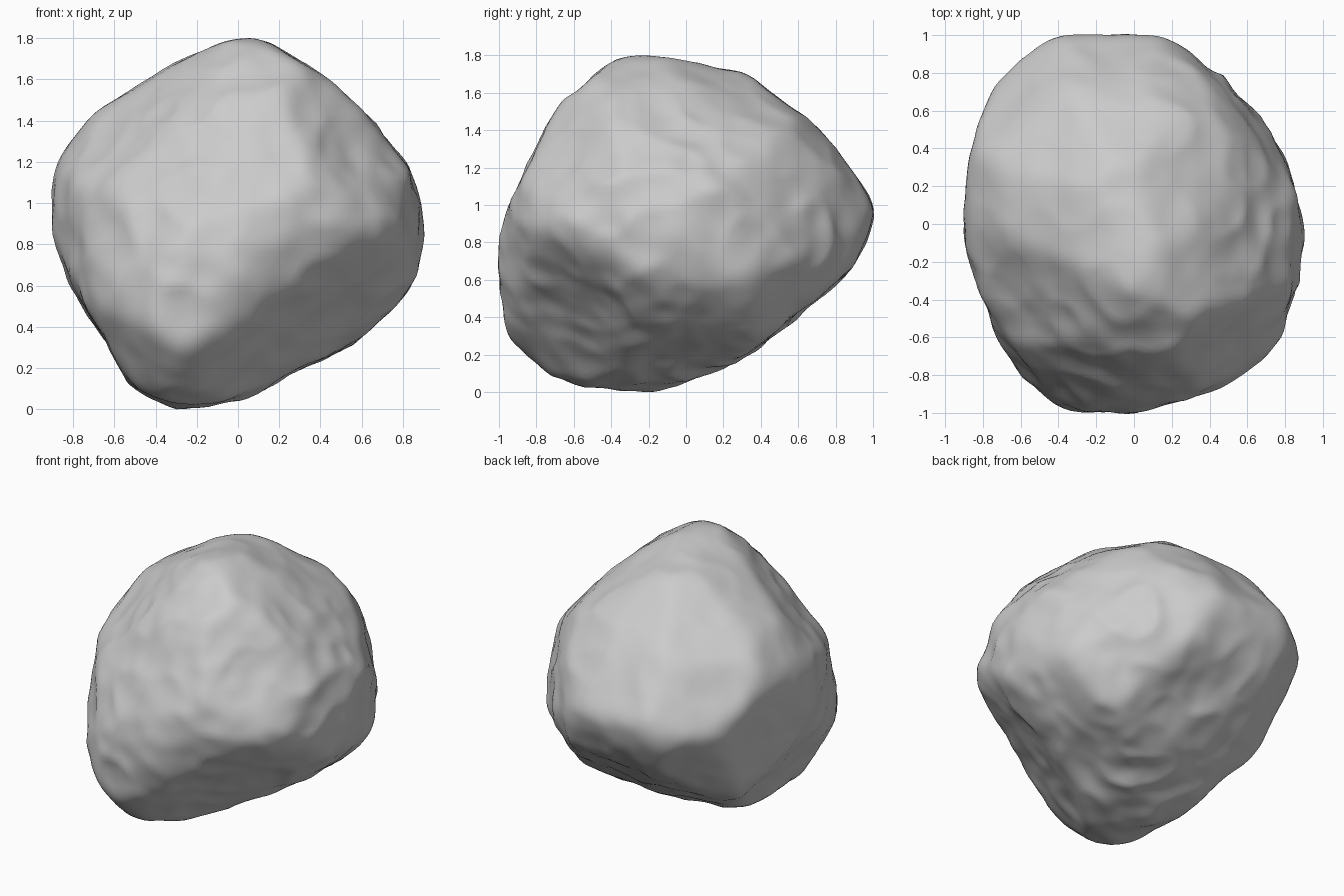
import bpy
import bmesh
import math
from mathutils import Vector, noise
from mathutils.geometry import convex_hull_2d

if "Cube" in bpy.data.objects:
    bpy.data.objects.remove(bpy.data.objects["Cube"], do_unlink=True)

# Rock outlines around its middle, each seen along one direction
FRONT = [(-.25, -.9), (-.4, -.86), (-.5, -.8), (-.8, -.3), (-.9, -.05), (-.9, .2),
         (-.87, .3), (-.7, .52), (-.3, .77), (0, .9), (.12, .87), (.5, .64),
         (.8, .3), (.9, -.05), (.84, -.3), (.55, -.57), (.05, -.82)]
SIDE = [(-1, -.17), (-.96, -.6), (-.85, -.73), (-.6, -.86), (-.2, -.9), (.3, -.72),
        (.8, -.35), (.97, -.05), (1, .1), (.7, .5), (.3, .8), (-.27, .9),
        (-.4, .87), (-.7, .6), (-.95, .1)]
TOP = [(-.42, .99), (-.1, 1), (.13, .98), (.35, .9), (.55, .7), (.75, .4),
       (.9, -.05), (.86, -.3), (.73, -.65), (.5, -.83), (.15, -.99), (-.4, -.99),
       (-.55, -.87), (-.7, -.65), (-.9, -.1), (-.9, .2), (-.82, .55), (-.7, .8)]
FRONT_CORNER = [(0, .9), (.23, .85), (.44, .76), (.8, .39), (.9, -.12), (.79, -.49),
                (.38, -.72), (-.63, -.96), (-.82, -.88), (-.94, -.72), (-1, -.47),
                (-.99, -.25), (-.86, .3), (-.53, .68), (-.24, .85)]
BACK_CORNER = [(.12, .95), (.32, .86), (.56, .69), (.91, .14), (1.01, -.26),
               (.75, -.69), (.32, -.88), (-.29, -.69), (-.78, -.43), (-.89, -.12),
               (-.71, .39), (-.23, .81)]
UNDER_CORNER = [(.32, .81), (.76, .56), (1.06, .29), (1.09, .11), (.76, -.54),
                (.18, -.99), (-.13, -1.14), (-.31, -1.09), (-.54, -.93), (-.96, -.12),
                (-1, .08), (-.93, .34), (-.8, .47), (-.28, .74)]

TILT = math.tan(math.radians(30)) * math.sqrt(2)
PROFILES = [
    (FRONT, (0, -1, 0), (1, 0, 0)),
    (SIDE, (1, 0, 0), (0, 1, 0)),
    (TOP, (0, 0, 1), (1, 0, 0)),
    (FRONT_CORNER, (1, -1, TILT), (1, 1, 0)),
    (BACK_CORNER, (-1, 1, TILT), (-1, -1, 0)),
    (UNDER_CORNER, (1, 1, -TILT), (-1, 1, 0)),
]

# Broad facets that chip the corners: direction and distance from the middle
FACETS = [
    ((.56, -.5, -.65), .79), ((-.42, .42, .8), .84), ((-.61, .61, .5), .93),
    ((-.6, -.45, .66), .8), ((-.5, -.6, .6), .88), ((.6, .6, .6), .88),
    ((.6, .6, -.5), .85), ((-.6, .6, -.5), .91), ((.6, -.6, .5), .88),
    ((-.6, -.6, -.6), 1.1), ((-.94, .2, -.26), .86),
]
WEAR = .014  # stone left on each plane for smoothing to take away


def outline_planes(points, out, right):
    """Turn each hull edge of an outline into a cutting plane."""
    out, right = Vector(out).normalized(), Vector(right).normalized()
    up = out.cross(right)
    flat = [Vector(p) for p in points]
    hull = [flat[i] for i in convex_hull_2d(flat)]
    planes = []
    for a, b in zip(hull, hull[1:] + hull[:1]):
        edge = b - a
        if edge.length < 1e-4:
            continue
        n = Vector((edge.y, -edge.x)).normalized()
        if n.dot(a) < 0:
            n.negate()
        planes.append((right * n.x + up * n.y, n.dot(a) + WEAR))
    return planes


def carved_radius(direction, planes):
    """Distance from the middle to the nearest cutting plane."""
    return min(h / n.dot(direction) for n, h in planes if n.dot(direction) > 1e-3)


def roughness(p):
    """Broad lumps, worn ledges and fine pitting; the back left facet is calmer."""
    lumps = noise.noise(p * 2.3 + Vector((3, 1, 7)))
    ledges = .2 - abs(noise.noise(p * 3.6 + Vector((9, 4, 2))))
    pits = noise.noise(p * 8)
    calm = max(0, p.normalized().dot(Vector((-.5, .5, .7))))
    return (.02 * lumps + .035 * ledges + .008 * pits) * (1 - .7 * calm)


# Boulder body: a sphere carved by the planes, worn smooth and roughened
planes = [(Vector(n).normalized(), h) for n, h in FACETS]
for profile in PROFILES:
    planes += outline_planes(*profile)

bm = bmesh.new()
bmesh.ops.create_icosphere(bm, subdivisions=6, radius=1)
for v in bm.verts:
    d = v.co.normalized()
    v.co = d * carved_radius(d, planes)
for _ in range(8):
    bmesh.ops.smooth_vert(bm, verts=bm.verts, factor=.5,
                          use_axis_x=True, use_axis_y=True, use_axis_z=True)
bm.normal_update()
moved = [v.co + v.normal * roughness(v.co) for v in bm.verts]
for v, co in zip(bm.verts, moved):
    v.co = co

# Centre it and rest it on the ground
low, high = (Vector([pick(v.co[i] for v in bm.verts) for i in range(3)])
             for pick in (min, max))
middle = (low + high) / 2
bmesh.ops.translate(bm, verts=bm.verts, vec=(-middle.x, -middle.y, -low.z))

mesh = bpy.data.meshes.new("boulder")
bm.to_mesh(mesh)
bm.free()
boulder = bpy.data.objects.new("boulder", mesh)
bpy.context.collection.objects.link(boulder)

# Stone colour
stone = bpy.data.materials.new("grey stone")
stone.use_nodes = True
colour = (.6, .6, .6, 1)
stone.diffuse_color = colour
stone.node_tree.nodes["Principled BSDF"].inputs["Base Color"].default_value = colour
mesh.materials.append(stone)

bpy.ops.object.select_all(action="DESELECT")
boulder.select_set(True)
bpy.context.view_layer.objects.active = boulder
bpy.ops.object.shade_smooth_by_angle(angle=math.radians(30))
